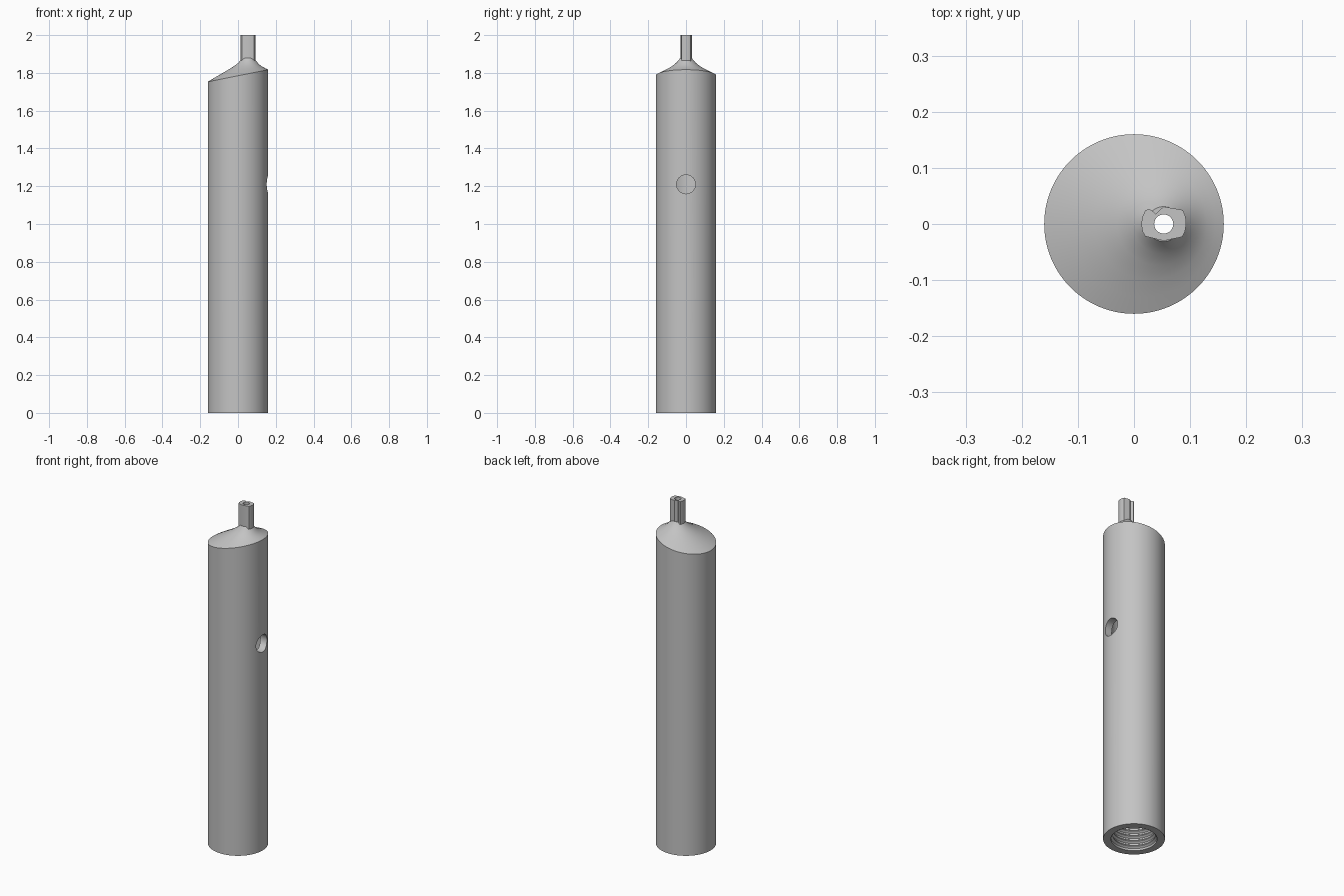
import bpy, bmesh
from math import cos, sin, pi, radians

old = bpy.data.objects.get("Cube")
if old:
    bpy.data.objects.remove(old)

metal = bpy.data.materials.new("grey_metal")
metal.use_nodes = True
metal.diffuse_color = (0.55, 0.55, 0.55, 1)
metal.node_tree.nodes["Principled BSDF"].inputs["Base Color"].default_value = metal.diffuse_color

SEG = 96
STEM_X = 0.053      # the mouthpiece sits off the tube axis
BORE = 0.017


def select(ob):
    bpy.ops.object.select_all(action="DESELECT")
    ob.select_set(True)
    bpy.context.view_layer.objects.active = ob


def closed_loft(name, rings):
    """Join circles (centre x, radius, z, slope along x) into a closed hollow shell."""
    bm = bmesh.new()
    loops = []
    for cx, r, z, slope in rings:
        angles = [2 * pi * i / SEG for i in range(SEG)]
        loops.append([bm.verts.new((cx + r * cos(a), r * sin(a), z + slope * r * cos(a)))
                      for a in angles])
    for a, b in zip(loops, loops[1:] + loops[:1]):
        for i in range(SEG):
            j = (i + 1) % SEG
            bm.faces.new((a[i], a[j], b[j], b[i]))
    bmesh.ops.recalc_face_normals(bm, faces=bm.faces)
    mesh = bpy.data.meshes.new(name)
    bm.to_mesh(mesh)
    bm.free()
    ob = bpy.data.objects.new(name, mesh)
    bpy.context.collection.objects.link(ob)
    mesh.materials.append(metal)
    return ob


# Tube: outer wall, slanted rim, swept shoulder
rings = [(0, 0.16, 0, 0), (0, 0.16, 1.785, 0.2),
         (0.015, 0.13, 1.802, 0.17), (0.03, 0.10, 1.819, 0.13),
         (0.043, 0.073, 1.836, 0.08), (0.051, 0.053, 1.852, 0.04),
         (STEM_X, 0.04, 1.866, 0), (STEM_X, 0.031, 1.878, 0)]
# Air bore and inner chamber
rings += [(STEM_X, 0.02, 1.878, 0), (STEM_X, 0.02, 1.72, 0),
          (0, 0.12, 1.70, 0), (0, 0.12, 0.2, 0)]
# Internal thread
PITCH, TURNS = 0.03, 6
for k in reversed(range(TURNS)):
    z = 0.01 + k * PITCH
    rings += [(0, 0.12, z + 0.024, 0), (0, 0.109, z + 0.016, 0),
              (0, 0.109, z + 0.010, 0), (0, 0.12, z + 0.002, 0)]
rings.append((0, 0.12, 0, 0))
body = closed_loft("tube_body", rings)

# Round button opening through the +x wall
bpy.ops.mesh.primitive_cylinder_add(vertices=48, radius=0.05, depth=0.14,
                                    location=(0.14, 0, 1.21), rotation=(0, pi / 2, 0))
cutter = bpy.context.object
cutter.name = "button_hole_cutter"
cutter.hide_render = True
cutter.data.materials.append(metal)
cut = body.modifiers.new("button_hole", "BOOLEAN")
cut.operation = "DIFFERENCE"
cut.solver = "EXACT"
cut.object = cutter
select(body)
bpy.ops.object.modifier_apply(modifier=cut.name)
bpy.data.objects.remove(cutter)
bpy.ops.object.shade_smooth_by_angle(angle=radians(30))

# Mouthpiece stem: flattened outline with a groove at the back and a round bore
outline = [(0.013, 0), (0.015, -0.013), (0.02, -0.022), (0.053, -0.03),
           (0.086, -0.023), (0.091, -0.013), (0.093, 0), (0.092, 0.013),
           (0.087, 0.025), (0.053, 0.031), (0.046, 0.025), (0.039, 0.018),
           (0.033, 0.023), (0.027, 0.027), (0.02, 0.024), (0.015, 0.013)]
hole = [(STEM_X + BORE * cos(2 * pi * i / 32), BORE * sin(2 * pi * i / 32)) for i in range(32)]
curve = bpy.data.curves.new("mouthpiece_stem", "CURVE")
curve.dimensions = "2D"
curve.fill_mode = "BOTH"
BASE = 1.835
curve.extrude = (2 - BASE) / 2
for points in (outline, hole):
    spline = curve.splines.new("POLY")
    spline.points.add(len(points) - 1)
    for p, (x, y) in zip(spline.points, points):
        p.co = (x, y, 0, 1)
    spline.use_cyclic_u = True
stem = bpy.data.objects.new("mouthpiece_stem", curve)
stem.location.z = (2 + BASE) / 2
bpy.context.collection.objects.link(stem)
curve.materials.append(metal)
select(stem)
bpy.ops.object.convert(target="MESH")
stem = bpy.context.object
bm = bmesh.new()
bm.from_mesh(stem.data)
bmesh.ops.remove_doubles(bm, verts=bm.verts, dist=0.0001)
bmesh.ops.recalc_face_normals(bm, faces=bm.faces)
bm.to_mesh(stem.data)
bm.free()
bpy.ops.object.shade_smooth_by_angle(angle=radians(30))
